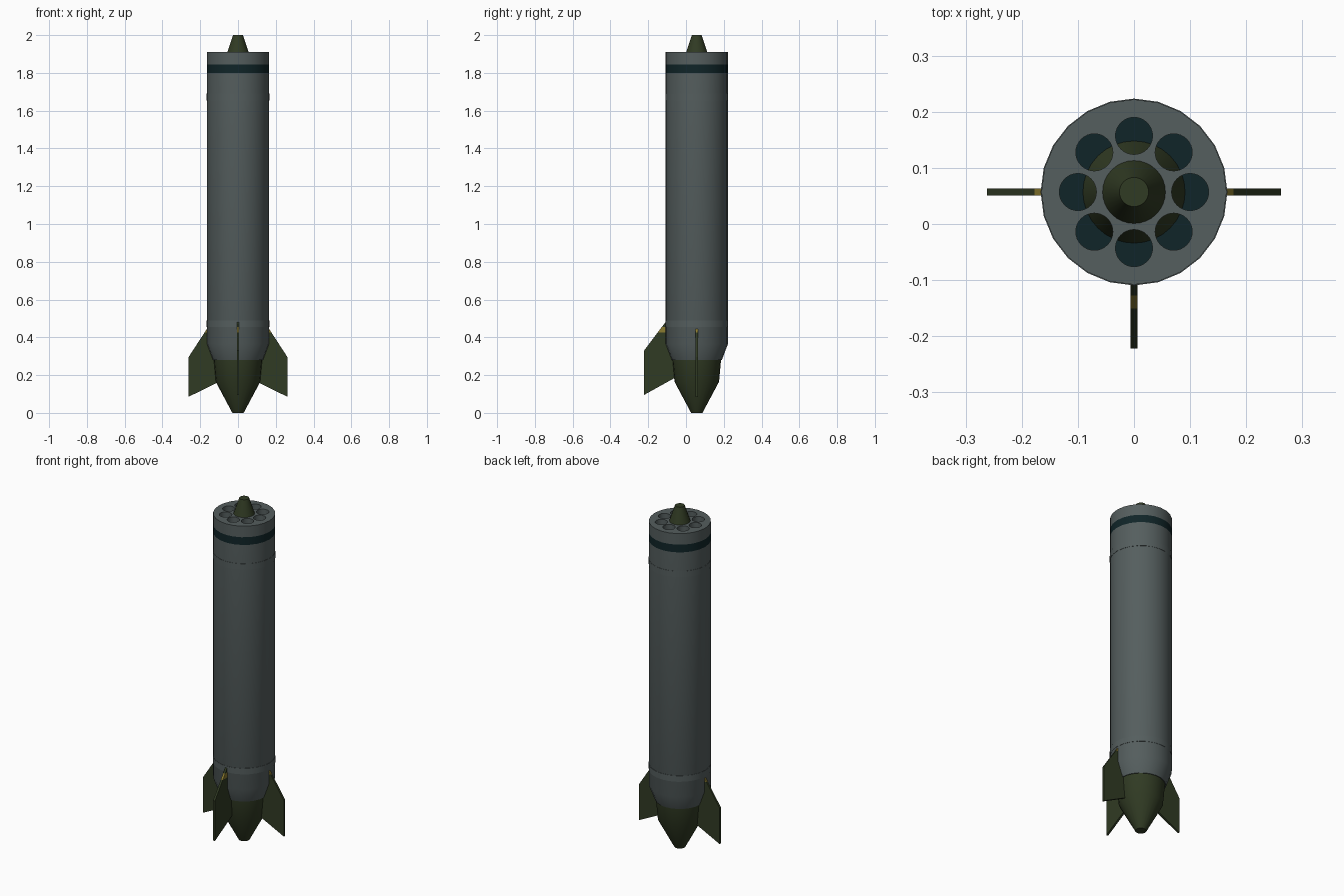
import bpy, bmesh, math
from mathutils import Vector

if "Cube" in bpy.data.objects:
    bpy.data.objects.remove(bpy.data.objects["Cube"])

CY = 0.057  # body axis offset in y


def material(name, r, g, b):
    m = bpy.data.materials.new(name)
    m.diffuse_color = (r, g, b, 1)
    m.use_nodes = True
    m.node_tree.nodes["Principled BSDF"].inputs["Base Color"].default_value = m.diffuse_color
    return m


GREY = material("grey", 0.09, 0.112, 0.112)
GREEN = material("olive green", 0.03, 0.043, 0.017)
TEAL = material("dark teal", 0.005, 0.018, 0.021)
YELLOW = material("yellow", 0.26, 0.2, 0.03)


def add(name, bm, mats, rule=None, smooth=True):
    bmesh.ops.recalc_face_normals(bm, faces=bm.faces)
    me = bpy.data.meshes.new(name)
    bm.to_mesh(me)
    bm.free()
    ob = bpy.data.objects.new(name, me)
    bpy.context.collection.objects.link(ob)
    for m in mats:
        me.materials.append(m)
    if rule:
        colour(ob, rule)
    if smooth:
        shade(ob)
    return ob


def colour(ob, rule):
    for p in ob.data.polygons:
        p.material_index = rule(p)


def activate(ob):
    bpy.ops.object.select_all(action='DESELECT')
    ob.select_set(True)
    bpy.context.view_layer.objects.active = ob


def shade(ob):
    activate(ob)
    bpy.ops.object.shade_smooth_by_angle(angle=math.radians(30))


def lathe(bm, profile, cx=0, cy=CY, n=24):
    """Closed turned solid from (radius, height) points, bottom to top."""
    rings = [[bm.verts.new((cx + r * math.cos(2 * math.pi * i / n),
                            cy + r * math.sin(2 * math.pi * i / n), z))
              for i in range(n)] for r, z in profile]
    for a, b in zip(rings, rings[1:]):
        for i in range(n):
            j = (i + 1) % n
            bm.faces.new((a[i], a[j], b[j], b[i]))
    bm.faces.new(rings[0][::-1])
    bm.faces.new(rings[-1])


# Main tube with tapered foot
bm = bmesh.new()
lathe(bm, [(0.133, 0.28), (0.165, 0.365), (0.165, 1.80), (0.165, 1.845), (0.165, 1.91)])
body = add("body_tube", bm, [GREY, TEAL], smooth=False)

# Ring of eight launch holes
bm = bmesh.new()
for k in range(8):
    a = k * math.pi / 4
    lathe(bm, [(0.033, 1.803), (0.033, 1.95)],
          0.1 * math.cos(a), CY + 0.1 * math.sin(a), 32)
cutter = add("hole_cutter", bm, [GREY], smooth=False)
cutter.hide_render = True
activate(body)
mod = body.modifiers.new("holes", 'BOOLEAN')
mod.operation, mod.solver, mod.object = 'DIFFERENCE', 'EXACT', cutter
bpy.ops.object.modifier_apply(modifier=mod.name)
bpy.data.objects.remove(cutter)


def body_rule(p):
    c = p.center
    if p.normal.z > 0.9 and c.z < 1.88:          # hole floors
        return 1
    outer = math.hypot(c.x, c.y - CY) > 0.155
    return 1 if outer and 1.80 < c.z < 1.845 else 0


colour(body, body_rule)
shade(body)

# Nose cone, widening inside the tube
bm = bmesh.new()
lathe(bm, [(0.092, 1.80), (0.056, 1.91), (0.026, 2.0)], n=32)
add("nose_cone", bm, [GREEN])

# Tail cone
bm = bmesh.new()
lathe(bm, [(0.03, 0), (0.118, 0.165), (0.129, 0.285)])
add("tail_cone", bm, [GREEN])

# Thin seam bands
for name, z in (("upper_band", 1.655), ("lower_band", 0.455)):
    bm = bmesh.new()
    lathe(bm, [(0.1665, z), (0.1665, z + 0.035)])
    add(name, bm, [GREY])


# Fins: (distance from axis, height) outline, with a yellow band
def fin(name, outline, direction):
    d = Vector(direction)
    side = Vector((-d.y, d.x, 0)) * 0.006
    bm = bmesh.new()
    loops = [[bm.verts.new(Vector((0, CY, z)) + d * r + side * s) for r, z in outline]
             for s in (-1, 1)]
    bm.faces.new(loops[0])
    bm.faces.new(loops[1][::-1])
    n = len(outline)
    for i in range(n):
        j = (i + 1) % n
        bm.faces.new((loops[0][i], loops[0][j], loops[1][j], loops[1][i]))
    for z in (0.425, 0.455):
        bmesh.ops.bisect_plane(bm, geom=bm.verts[:] + bm.edges[:] + bm.faces[:],
                               plane_co=(0, 0, z), plane_no=(0, 0, 1))
    add(name, bm, [GREEN, YELLOW],
        lambda p: 1 if 0.425 < p.center.z < 0.455 else 0, smooth=False)


side_outline = [(0.09, 0.17), (0.262, 0.085), (0.262, 0.295), (0.163, 0.447), (0.12, 0.447)]
front_outline = [(0.09, 0.20), (0.279, 0.095), (0.279, 0.33), (0.166, 0.48), (0.12, 0.48)]
fin("right_fin", side_outline, (1, 0, 0))
fin("left_fin", side_outline, (-1, 0, 0))
fin("front_fin", front_outline, (0, -1, 0))
